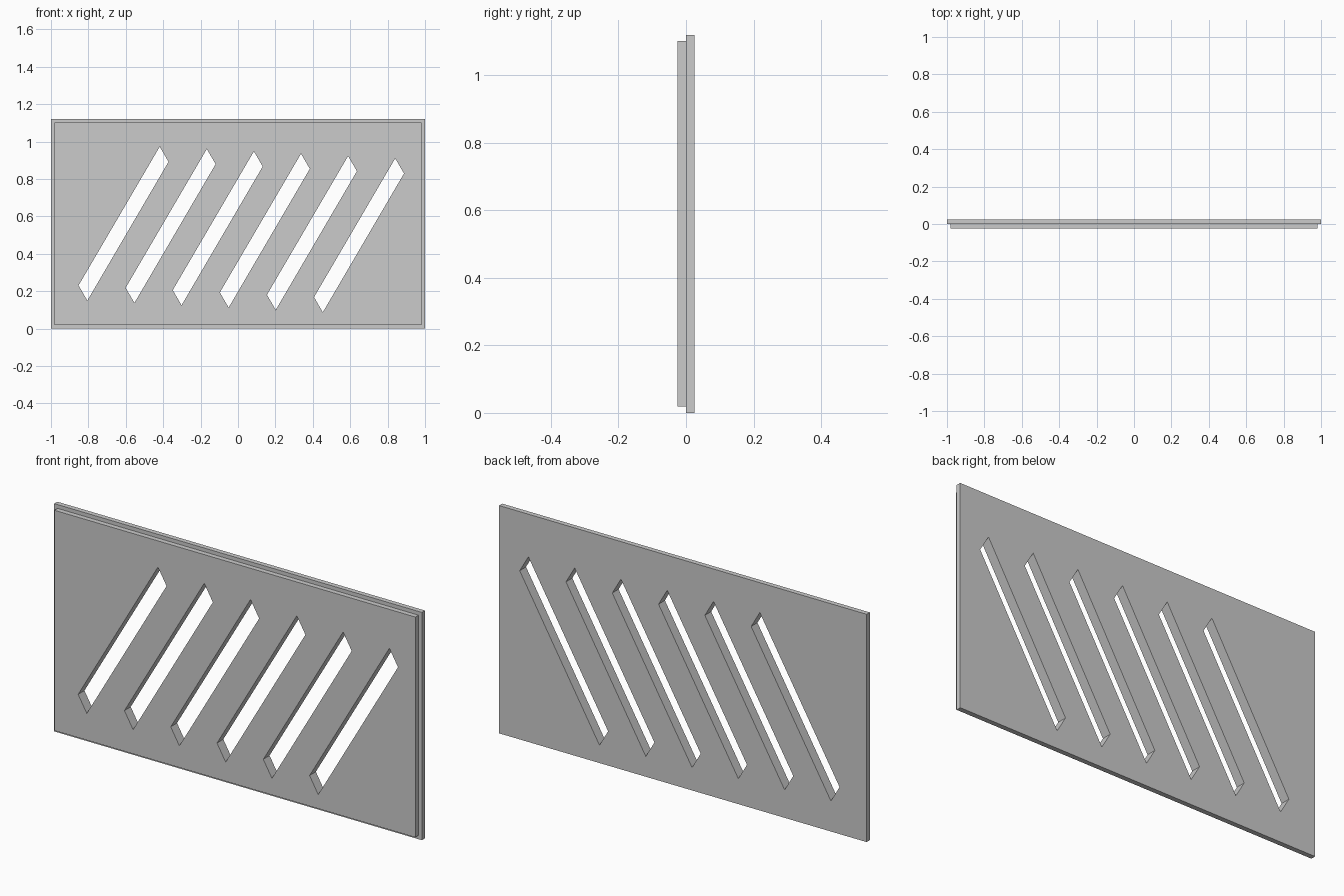
import bpy, bmesh
from mathutils import Vector

if "Cube" in bpy.data.objects:
    bpy.data.objects.remove(bpy.data.objects["Cube"])

WIDTH, HEIGHT, LAYER, LIP = 2.0, 1.12, 0.0245, 0.026


def add_object(name, bm):
    bmesh.ops.recalc_face_normals(bm, faces=bm.faces[:])
    mesh = bpy.data.meshes.new(name)
    bm.to_mesh(mesh)
    bm.free()
    obj = bpy.data.objects.new(name, mesh)
    bpy.context.collection.objects.link(obj)
    return obj


def add_prism(bm, outline, y0, y1):
    """Extrude an (x, z) outline from y0 to y1."""
    face = bm.faces.new([bm.verts.new((x, y0, z)) for x, z in outline])
    out = bmesh.ops.extrude_face_region(bm, geom=[face])["geom"]
    verts = [v for v in out if isinstance(v, bmesh.types.BMVert)]
    bmesh.ops.translate(bm, verts=verts, vec=(0, y1 - y0, 0))


# Panel: full-size back plate with a slightly smaller raised front plate
bm = bmesh.new()
w = WIDTH / 2
add_prism(bm, [(-w, 0), (w, 0), (w, HEIGHT), (-w, HEIGHT)], 0, LAYER)
bmesh.ops.recalc_face_normals(bm, faces=bm.faces[:])
front = min(bm.faces, key=lambda f: f.calc_center_median().y)
bmesh.ops.inset_region(bm, faces=[front], thickness=LIP)
raised = bmesh.ops.extrude_face_region(bm, geom=[front])["geom"]
bmesh.ops.translate(bm, vec=(0, -LAYER, 0),
                    verts=[v for v in raised if isinstance(v, bmesh.types.BMVert)])
# remove the face left behind the raised plate, if any
if front.is_valid:
    bmesh.ops.delete(bm, geom=[front], context="FACES_ONLY")
panel = add_object("slotted_panel", bm)

# Slot cutter: six slanted parallelograms stepping slightly downwards
bm = bmesh.new()
long_half, short_half = Vector((0.217, 0.371)), Vector((0.0235, -0.0405))
for i in range(6):
    c = Vector((-0.612 + 0.2518 * i, 0.5615 - 0.0125 * i))
    corners = [c + a * long_half + b * short_half
               for a, b in ((-1, -1), (-1, 1), (1, 1), (1, -1))]
    add_prism(bm, corners, -0.1, 0.1)
cutter = add_object("slot_cutter", bm)
cutter.hide_render = True
cutter.display_type = "WIRE"

# Cut the slots through both layers
mod = panel.modifiers.new("slots", "BOOLEAN")
mod.operation = "DIFFERENCE"
mod.solver = "EXACT"
mod.object = cutter
